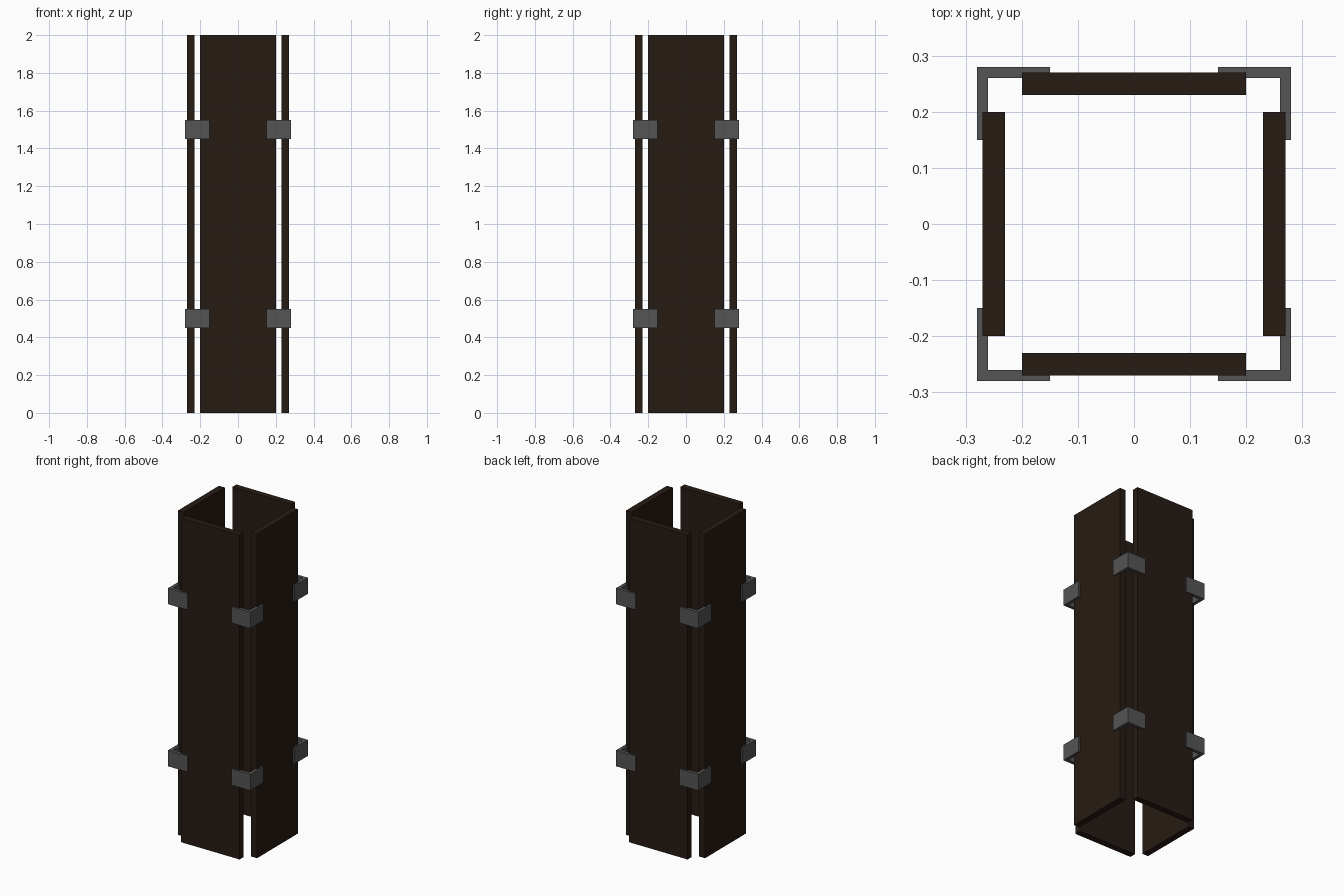
import bpy, bmesh
from math import pi
from mathutils import Matrix

if "Cube" in bpy.data.objects:
    bpy.data.objects.remove(bpy.data.objects["Cube"])


def material(name, rgb):
    m = bpy.data.materials.new(name)
    m.diffuse_color = (*rgb, 1)
    m.use_nodes = True
    m.node_tree.nodes["Principled BSDF"].inputs["Base Color"].default_value = m.diffuse_color
    return m


wood = material("dark_wood", (0.02, 0.011, 0.007))
metal = material("dark_metal", (0.09, 0.09, 0.09))


def prism(name, profile, z0, z1, turn, mat):
    """Extrude an xy profile from z0 to z1, then turn it about the z axis."""
    bm = bmesh.new()
    base = bm.faces.new([bm.verts.new((x, y, z0)) for x, y in profile])
    top = bmesh.ops.extrude_face_region(bm, geom=[base])["geom"]
    for v in top:
        if isinstance(v, bmesh.types.BMVert):
            v.co.z = z1
    bmesh.ops.recalc_face_normals(bm, faces=bm.faces)
    bm.transform(Matrix.Rotation(turn, 4, 'Z'))
    mesh = bpy.data.meshes.new(name)
    bm.to_mesh(mesh)
    bm.free()
    mesh.materials.append(mat)
    obj = bpy.data.objects.new(name, mesh)
    bpy.context.collection.objects.link(obj)
    return obj


# front board and front-right corner bracket outlines
board = [(-0.2, -0.27), (0.2, -0.27), (0.2, -0.23), (-0.2, -0.23)]
bracket = [(0.15, -0.28), (0.28, -0.28), (0.28, -0.15),
           (0.26, -0.15), (0.26, -0.26), (0.15, -0.26)]

sides = ["front", "right", "back", "left"]
corners = ["front_right", "back_right", "back_left", "front_left"]
for i in range(4):
    # upright board on each side
    prism(f"{sides[i]}_board", board, 0, 2, i * pi / 2, wood)
    # lower and upper bracket on each corner
    for level, z in (("lower", 0.5), ("upper", 1.5)):
        prism(f"{corners[i]}_{level}_bracket", bracket,
              z - 0.05, z + 0.05, i * pi / 2, metal)
